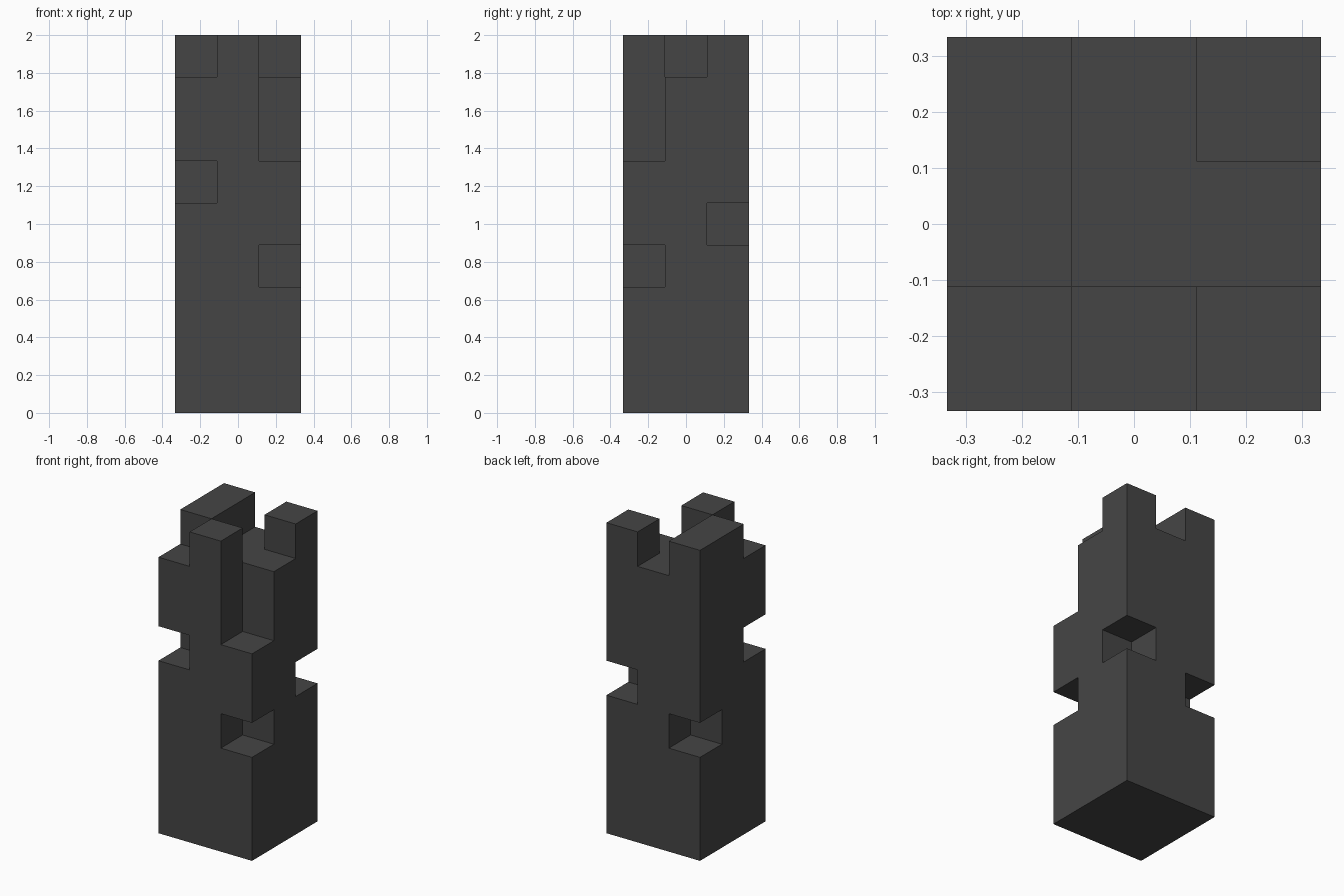
import bpy
import bmesh

cube = bpy.data.objects.get("Cube")
if cube:
    bpy.data.objects.remove(cube, do_unlink=True)

UNIT = 2 / 9  # edge of one block; the tower is 3 x 3 x 9 blocks

# Column heights in blocks, rows from front to back, each from -x to +x
HEIGHTS = [(8, 9, 6),
           (9, 8, 8),
           (9, 8, 9)]

# Single blocks cut out of the corner edges: (column, row, layer)
NOTCHES = {(2, 0, 3), (0, 2, 3), (2, 2, 4), (0, 0, 5)}


def solid(cell):
    x, y, z = cell
    inside = 0 <= x < 3 and 0 <= y < 3 and z >= 0
    return inside and z < HEIGHTS[y][x] and cell not in NOTCHES


def add_side(bm, verts, cell, axis, side):
    """Add the outer quad of a block on one side of one axis."""
    u, v = (axis + 1) % 3, (axis + 2) % 3
    loop = [(0, 0), (1, 0), (1, 1), (0, 1)]
    if side == 0:
        loop.reverse()
    quad = []
    for du, dv in loop:
        p = list(cell)
        p[axis] += side
        p[u] += du
        p[v] += dv
        key = tuple(p)
        if key not in verts:
            verts[key] = bm.verts.new(((p[0] - 1.5) * UNIT,
                                       (p[1] - 1.5) * UNIT,
                                       p[2] * UNIT))
        quad.append(verts[key])
    bm.faces.new(quad)


# Outer skin of the blocks, merged into large flat faces
bm = bmesh.new()
verts = {}
for x in range(3):
    for y in range(3):
        for z in range(9):
            cell = (x, y, z)
            if not solid(cell):
                continue
            for axis in range(3):
                for side in (0, 1):
                    neighbour = list(cell)
                    neighbour[axis] += 2 * side - 1
                    if not solid(tuple(neighbour)):
                        add_side(bm, verts, cell, axis, side)
bmesh.ops.dissolve_limit(bm, angle_limit=0.01, verts=bm.verts[:], edges=bm.edges[:])

mesh = bpy.data.meshes.new("notched_tower")
bm.to_mesh(mesh)
bm.free()
tower = bpy.data.objects.new("notched_tower", mesh)
bpy.context.collection.objects.link(tower)

# Dark grey material
color = (0.06, 0.06, 0.06, 1)
mat = bpy.data.materials.new("dark grey")
mat.use_nodes = True
mat.diffuse_color = color
mat.node_tree.nodes["Principled BSDF"].inputs["Base Color"].default_value = color
mesh.materials.append(mat)
